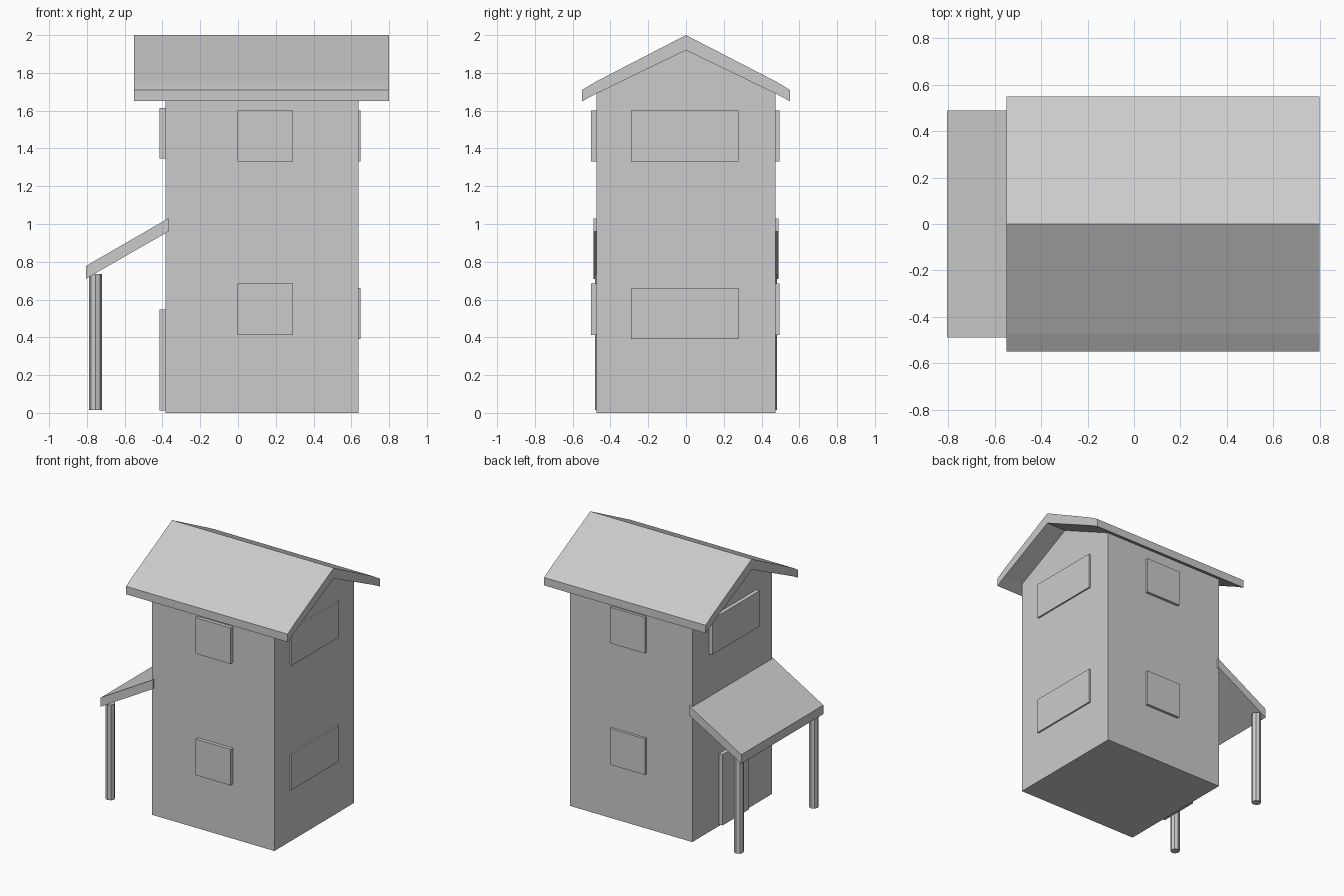
import bpy, bmesh
from mathutils import Vector

if "Cube" in bpy.data.objects:
    bpy.data.objects.remove(bpy.data.objects["Cube"])


def prism(name, profile, direction):
    """Extrude a flat closed profile along a direction."""
    bm = bmesh.new()
    face = bm.faces.new([bm.verts.new(p) for p in profile])
    res = bmesh.ops.extrude_face_region(bm, geom=[face])
    verts = [g for g in res["geom"] if isinstance(g, bmesh.types.BMVert)]
    bmesh.ops.translate(bm, verts=verts, vec=Vector(direction))
    bmesh.ops.recalc_face_normals(bm, faces=bm.faces)
    mesh = bpy.data.meshes.new(name)
    bm.to_mesh(mesh)
    bm.free()
    ob = bpy.data.objects.new(name, mesh)
    bpy.context.collection.objects.link(ob)
    return ob


def box(name, x, y, z):
    """Box from (min, max) ranges."""
    corners = [(x[0], y[0], z[0]), (x[1], y[0], z[0]),
               (x[1], y[1], z[0]), (x[0], y[1], z[0])]
    return prism(name, corners, (0, 0, z[1] - z[0]))


X0, X1, Y = -0.385, 0.637, 0.475  # wall extents

# Walls with gabled ends
gable = [(-Y, 0), (Y, 0), (Y, 1.692), (0, 1.922), (-Y, 1.692)]
prism("walls", [(X0, y, z) for y, z in gable], (X1 - X0, 0, 0))

# Main roof with slightly kinked eaves
top = [(0, 2.0), (0.475, 1.755), (0.55, 1.71)]
under = [(0.55, 1.65), (0.475, 1.69), (0, 1.92)]
half = top + under
outline = half + [(-y, z) for y, z in half[::-1]][1:-1]
prism("main_roof", [(-0.55, y, z) for y, z in outline], (1.35, 0, 0))

# Windows on the long walls, front and back
for floor, z in (("lower", (0.412, 0.685)), ("upper", (1.33, 1.602))):
    box("front_window_" + floor, (-0.003, 0.29), (-0.502, -0.46), z)
    box("back_window_" + floor, (-0.003, 0.29), (0.46, 0.495), z)

# Wide windows on the gable walls
for floor, z in (("lower", (0.392, 0.662)), ("upper", (1.33, 1.602))):
    box("right_window_" + floor, (0.62, 0.649), (-0.29, 0.278), z)
box("left_window_upper", (-0.415, -0.37), (-0.29, 0.278), (1.347, 1.615))

# Door under the porch
box("door", (-0.415, -0.37), (-0.157, 0.157), (0.012, 0.547))

# Sloped porch roof
slope = [(-0.805, 0.71), (-0.805, 0.778), (-0.369, 1.03), (-0.369, 0.96)]
prism("porch_roof", [(x, -0.49, z) for x, z in slope], (0, 0.98, 0))

# Octagonal porch posts
for side, y in (("front", -0.447), ("back", 0.447)):
    bpy.ops.mesh.primitive_cylinder_add(vertices=8, radius=0.034, depth=0.72,
                                        location=(-0.755, y, 0.375))
    bpy.context.object.name = side + "_porch_post"
